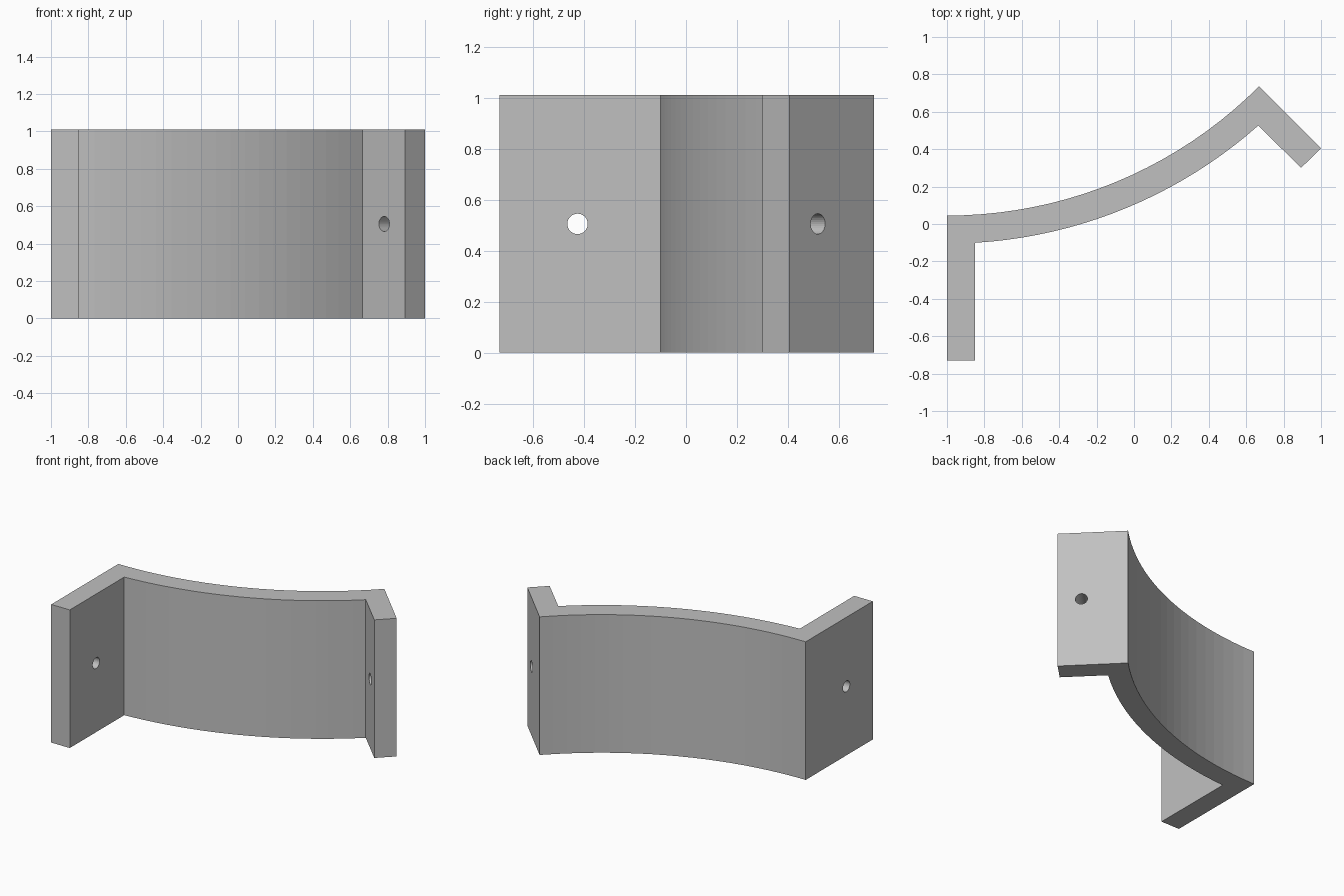
import bpy
import bmesh
from math import sin, cos, asin, radians
from mathutils import Vector

cube = bpy.data.objects.get("Cube")
if cube:
    bpy.data.objects.remove(cube, do_unlink=True)

HEIGHT = 1.01
THICK = 0.15
RADIUS = 2.36          # back surface of the curved web
CENTRE = Vector((-1.0, 0.045 + RADIUS))
STEPS = 20

grey = bpy.data.materials.new("plain grey")
grey.use_nodes = True
colour = (0.53, 0.53, 0.53, 1)
grey.diffuse_color = colour
grey.node_tree.nodes["Principled BSDF"].inputs["Base Color"].default_value = colour


def arc(radius, start, end):
    """Points along the web, from start to end angle off straight down."""
    angles = [start + (end - start) * i / STEPS for i in range(STEPS + 1)]
    return [CENTRE + Vector((sin(a), -cos(a))) * radius for a in angles]


# Bracket outline: straight tab, curved web, slanted tab
inner = RADIUS + THICK
outline = [Vector((-1, -0.73)), Vector((-1 + THICK, -0.73))]
outline += arc(inner, asin(THICK / inner), radians(41.55))
outline += [Vector((0.893, 0.30)), Vector((1.0, 0.405))]
outline += arc(RADIUS, radians(45), 0)

bm = bmesh.new()
base = bm.faces.new([bm.verts.new((p.x, p.y, 0)) for p in outline])
lift = bmesh.ops.extrude_face_region(bm, geom=[base])["geom"]
bmesh.ops.translate(bm, vec=(0, 0, HEIGHT),
                    verts=[v for v in lift if isinstance(v, bmesh.types.BMVert)])
bmesh.ops.recalc_face_normals(bm, faces=bm.faces)
mesh = bpy.data.meshes.new("curved_bracket")
bm.to_mesh(mesh)
bm.free()
mesh.materials.append(grey)
bracket = bpy.data.objects.new("curved_bracket", mesh)
bpy.context.collection.objects.link(bracket)


# Screw holes through both tabs
def drill(name, x, y, direction):
    bpy.ops.mesh.primitive_cylinder_add(
        vertices=32, radius=0.04, depth=0.4, location=(x, y, HEIGHT / 2),
        rotation=Vector(direction).to_track_quat('Z', 'Y').to_euler())
    cutter = bpy.context.object
    cutter.name = name
    cutter.data.materials.append(grey)
    cutter.hide_render = True
    cutter.hide_set(True)
    cut = bracket.modifiers.new(name, 'BOOLEAN')
    cut.operation = 'DIFFERENCE'
    cut.solver = 'EXACT'
    cut.object = cutter


drill("straight_tab_hole_cutter", -1 + THICK / 2, -0.425, (1, 0, 0))
drill("slanted_tab_hole_cutter", 0.834, 0.463, (1, 1, 0))
